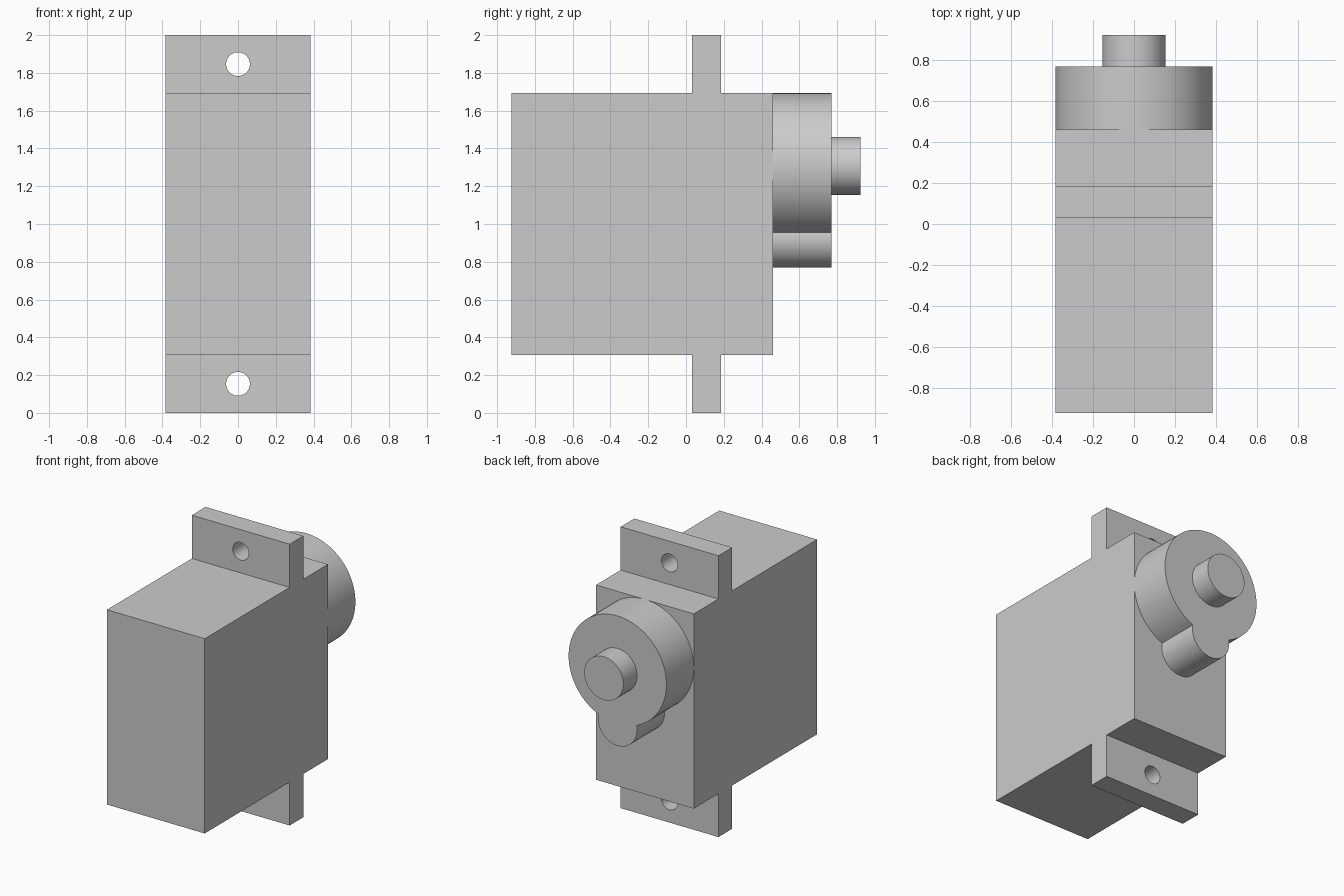
import bpy
import bmesh
import math
from mathutils import Vector

if "Cube" in bpy.data.objects:
    bpy.data.objects.remove(bpy.data.objects["Cube"], do_unlink=True)

U = 2 / 26              # one design unit; the case is 26 units tall
HALF_WIDTH = 5
AXIS_Z = 17             # height of the output axis
FRONT, BACK = -12, 6    # case depth limits

grey = bpy.data.materials.new("light_grey_plastic")
grey.use_nodes = True
grey.diffuse_color = (0.6, 0.6, 0.6, 1)
grey.node_tree.nodes["Principled BSDF"].inputs["Base Color"].default_value = (0.6, 0.6, 0.6, 1)


def prism(name, outline, axis, start, end):
    """Extrude a closed outline along x (outline is y,z) or y (outline is x,z)."""
    bm = bmesh.new()
    verts = []
    for a, b in outline:
        co = (start, a, b) if axis == "x" else (a, start, b)
        verts.append(bm.verts.new(Vector(co) * U))
    face = bm.faces.new(verts)
    extruded = bmesh.ops.extrude_face_region(bm, geom=[face])["geom"]
    step = Vector((1, 0, 0) if axis == "x" else (0, 1, 0)) * (end - start) * U
    bmesh.ops.translate(bm, vec=step, verts=[g for g in extruded if isinstance(g, bmesh.types.BMVert)])
    bmesh.ops.recalc_face_normals(bm, faces=bm.faces)
    mesh = bpy.data.meshes.new(name)
    bm.to_mesh(mesh)
    bm.free()
    mesh.materials.append(grey)
    obj = bpy.data.objects.new(name, mesh)
    bpy.context.collection.objects.link(obj)
    return obj


def arc(radius, cz, a0, a1, steps):
    """Points on an arc in x,z; angles are measured from straight down."""
    angles = [a0 + (a1 - a0) * i / steps for i in range(steps + 1)]
    return [(radius * math.sin(a), cz - radius * math.cos(a)) for a in angles]


def circle(radius, cz, steps=64):
    return arc(radius, cz, 0, math.tau, steps)[:-1]


def activate(obj):
    bpy.ops.object.select_all(action="DESELECT")
    obj.select_set(True)
    bpy.context.view_layer.objects.active = obj


# Case with mounting tabs above and below, as one cross-shaped profile
tab_front, tab_back = 0.4, 2.4
low, high, top = 4, 22, 26
case = prism("case", [
    (FRONT, low), (tab_front, low), (tab_front, 0), (tab_back, 0), (tab_back, low), (BACK, low),
    (BACK, high), (tab_back, high), (tab_back, top), (tab_front, top), (tab_front, high), (FRONT, high),
], "x", -HALF_WIDTH, HALF_WIDTH)

# Screw holes through both tabs
for z in (2, top - 2):
    cutter = prism("hole_cutter", circle(0.82, z, 48), "y", tab_front - 1, tab_back + 1)
    cutter.hide_render = True
    cut = case.modifiers.new("screw_hole", "BOOLEAN")
    cut.operation, cut.solver, cut.object = "DIFFERENCE", "EXACT", cutter
    activate(case)
    bpy.ops.object.modifier_apply(modifier=cut.name)
    bpy.data.objects.remove(cutter, do_unlink=True)

# Round gear housing merged with the small lobe below it
big, small, drop = HALF_WIDTH, 2, 5
meet = (big ** 2 - small ** 2 + drop ** 2) / (2 * drop)
big_angle = math.acos(meet / big)
small_angle = math.acos((meet - drop) / small)
outline = arc(big, AXIS_Z, big_angle, math.tau - big_angle, 80)
outline += arc(small, AXIS_Z - drop, -small_angle, small_angle, 36)[1:-1]
housing = prism("gear_housing", outline, "y", BACK, BACK + 4)

# Output shaft
shaft = prism("output_shaft", circle(2, AXIS_Z), "y", BACK + 4, BACK + 6)

for part in (case, housing, shaft):
    activate(part)
    bpy.ops.object.shade_smooth_by_angle(angle=math.radians(30))
